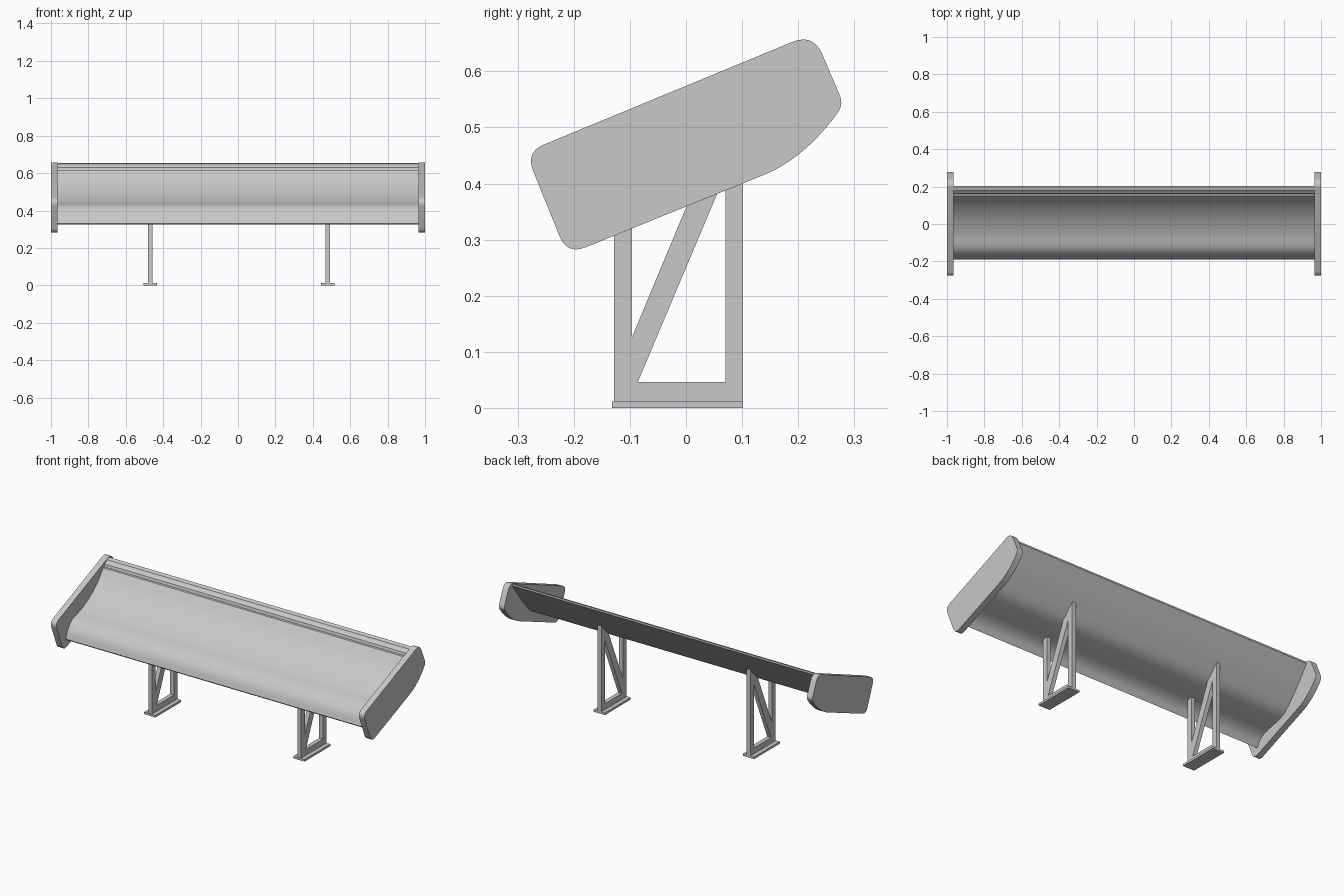
import bpy, bmesh, math
from mathutils import Vector
from mathutils.geometry import interpolate_bezier

if "Cube" in bpy.data.objects:
    bpy.data.objects.remove(bpy.data.objects["Cube"], do_unlink=True)

GREY = (0.58, 0.58, 0.58, 1)
grey = bpy.data.materials.new("light grey")
grey.use_nodes = True
grey.diffuse_color = GREY
grey.node_tree.nodes["Principled BSDF"].inputs["Base Color"].default_value = GREY


def extrude(name, outline, x0, x1):
    """Extrude a closed (y, z) outline along x."""
    bm = bmesh.new()
    face = bm.faces.new([bm.verts.new((x0, y, z)) for y, z in outline])
    side = bmesh.ops.extrude_face_region(bm, geom=[face])["geom"]
    bmesh.ops.translate(bm, vec=(x1 - x0, 0, 0),
                        verts=[v for v in side if isinstance(v, bmesh.types.BMVert)])
    bmesh.ops.recalc_face_normals(bm, faces=bm.faces)
    mesh = bpy.data.meshes.new(name)
    bm.to_mesh(mesh)
    bm.free()
    mesh.materials.append(grey)
    obj = bpy.data.objects.new(name, mesh)
    bpy.context.collection.objects.link(obj)
    bpy.ops.object.select_all(action="DESELECT")
    obj.select_set(True)
    bpy.context.view_layer.objects.active = obj
    bpy.ops.object.shade_smooth_by_angle(angle=math.radians(30))


def bend(a, handle, b, steps=8):
    """Curve from a to b pulled towards one handle."""
    a, h, b = (Vector((*p, 0)) for p in (a, handle, b))
    pts = interpolate_bezier(a, a.lerp(h, 2 / 3), b.lerp(h, 2 / 3), b, steps)
    return [p.xy[:] for p in pts]


def rounded(prev, corner, following, size):
    """Rounded corner starting `size` away along both edges."""
    p, c, n = Vector(prev), Vector(corner), Vector(following)
    return bend(c + (p - c).normalized() * size, c, c + (n - c).normalized() * size)


def spline(points, steps=5):
    """Smooth open curve through points."""
    v = [Vector(p) for p in points]
    v = [2 * v[0] - v[1]] + v + [2 * v[-1] - v[-2]]
    out = []
    for a, b, c, d in zip(v, v[1:], v[2:], v[3:]):
        for i in range(steps):
            t = i / steps
            out.append((b + (c - a) * (t / 2) + (2 * a - 5 * b + 4 * c - d) * (t * t / 2)
                        + (3 * b - a - 3 * c + d) * (t ** 3 / 2))[:])
    return out + [tuple(points[-1])]


# Wing: thin S-curved blade with a stepped lip along the trailing edge
underside = spline([(0.204, 0.645), (0.15, 0.57), (0.1, 0.506), (0.03, 0.433), (-0.05, 0.404),
                    (-0.115, 0.39), (-0.158, 0.365), (-0.184, 0.325)])
upper = spline([(-0.19, 0.332), (-0.172, 0.38), (-0.13, 0.423), (-0.05, 0.45),
                (0.03, 0.492), (0.1, 0.55), (0.15, 0.613)])
lip = [(0.16, 0.615), (0.164, 0.63), (0.179, 0.64), (0.183, 0.648), (0.203, 0.655)]
extrude("wing", underside + upper + lip, -0.967, 0.967)

# End plates: tilted rectangles with rounded corners and a swept lower rear edge
front_top, rear_top = (-0.286, 0.456), (0.227, 0.668)
rear_low, front_low = (0.281, 0.541), (-0.212, 0.273)
belly, sweep_end = (0.14, 0.416), (0.262, 0.515)
plate = (rounded(front_low, front_top, rear_top, 0.036)
         + rounded(front_top, rear_top, rear_low, 0.041)
         + rounded(rear_top, rear_low, sweep_end, 0.018)
         + bend(sweep_end, (0.207, 0.444), belly, 12)
         + rounded(belly, front_low, front_top, 0.036))
for side, sign in (("left", 1), ("right", -1)):
    extrude(side + "_end_plate", plate, sign * 0.965, sign)

# Mounts: foot, U-shaped frame and diagonal brace, reaching into the wing
foot = [(-0.132, 0), (0.102, 0), (0.102, 0.012), (-0.132, 0.012)]
frame = [(-0.128, 0.012), (0.102, 0.012), (0.102, 0.53), (0.07, 0.498),
         (0.07, 0.046), (-0.096, 0.046), (-0.096, 0.415), (-0.128, 0.405)]
brace = [(-0.096, 0.046), (-0.086, 0.046), (0.07, 0.416), (0.07, 0.49),
         (0.045, 0.465), (-0.096, 0.127)]
for side, x in (("left", 0.481), ("right", -0.47)):
    extrude(side + "_foot", foot, x - 0.036, x + 0.036)
    extrude(side + "_frame", frame, x - 0.012, x + 0.012)
    extrude(side + "_brace", brace, x - 0.012, x + 0.012)
